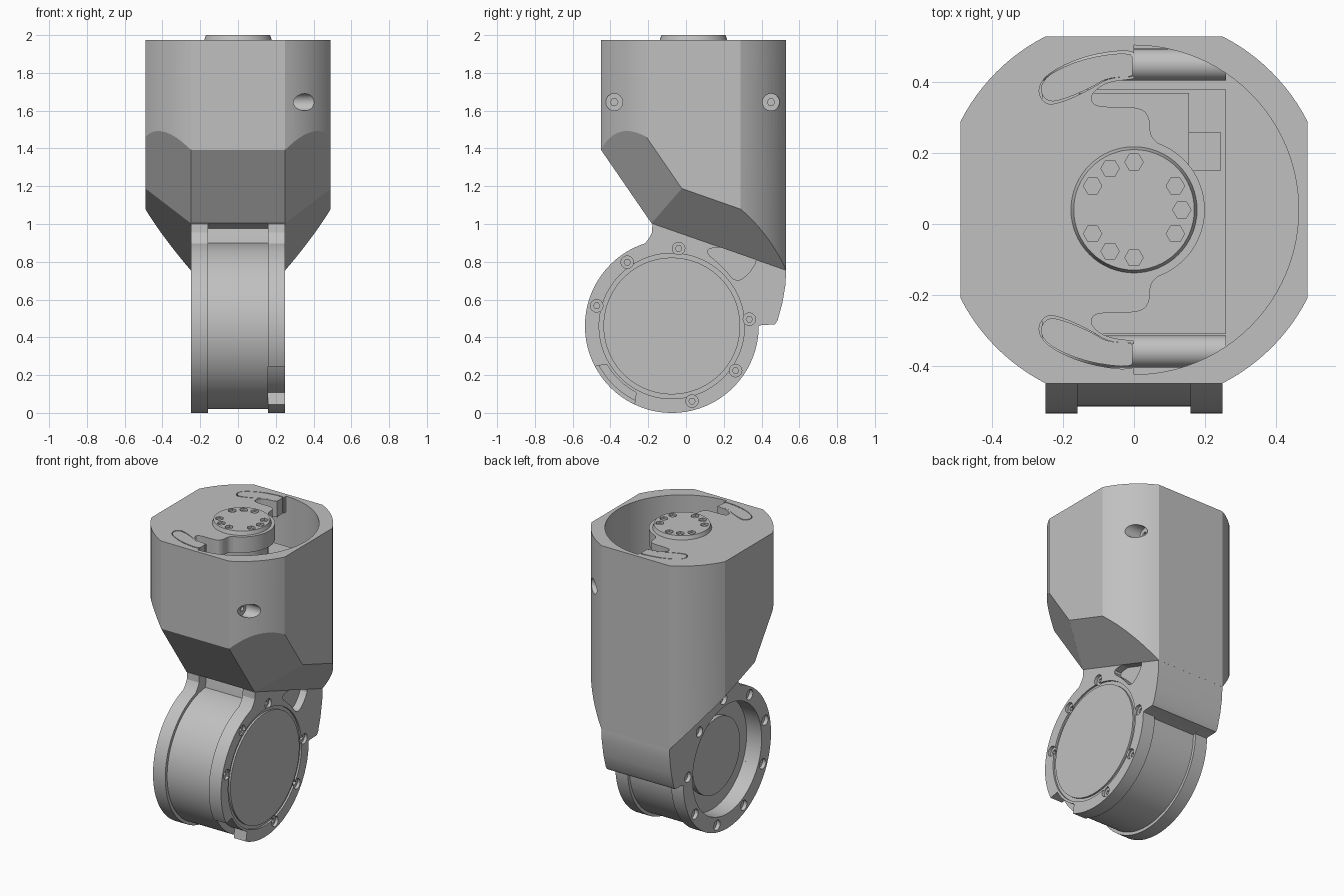
import bpy, bmesh
from math import sin, cos, radians, pi
from mathutils import Vector

if "Cube" in bpy.data.objects:
    bpy.data.objects.remove(bpy.data.objects["Cube"])

grey = bpy.data.materials.new("machined_grey")
grey.use_nodes = True
COLOUR = (0.53, 0.53, 0.53, 1)
grey.diffuse_color = COLOUR
grey.node_tree.nodes["Principled BSDF"].inputs["Base Color"].default_value = COLOUR

parts = []
AXIS_Y = 0.04                # vertical swivel axis
WHEEL = (-0.075, 0.46)       # centre of the round joint in y, z


def finish(bm, name):
    bmesh.ops.recalc_face_normals(bm, faces=bm.faces)
    mesh = bpy.data.meshes.new(name)
    bm.to_mesh(mesh)
    bm.free()
    mesh.materials.append(grey)
    ob = bpy.data.objects.new(name, mesh)
    bpy.context.collection.objects.link(ob)
    parts.append(ob)
    return ob


def add_prism(bm, pts, axis, lo, hi, top_scale=1.0, centre=(0, 0)):
    """Extrude a 2D outline along x or z, optionally tapering it."""
    def ring(h, s):
        out = []
        for u, v in pts:
            u, v = centre[0] + (u - centre[0]) * s, centre[1] + (v - centre[1]) * s
            out.append(bm.verts.new((h, u, v) if axis == "x" else (u, v, h)))
        return out
    a, b = ring(lo, 1), ring(hi, top_scale)
    bm.faces.new(a)
    bm.faces.new(b)
    for i in range(len(a)):
        j = (i + 1) % len(a)
        bm.faces.new((a[i], a[j], b[j], b[i]))


def prism(name, pts, axis, lo, hi, **kw):
    bm = bmesh.new()
    add_prism(bm, pts, axis, lo, hi, **kw)
    return finish(bm, name)


def arc(c, r, start, end, n):
    angles = [radians(start + (end - start) * i / n) for i in range(n + 1)]
    return [(c[0] + r * cos(a), c[1] + r * sin(a)) for a in angles]


def circle(c, r, n=64):
    return arc(c, r, 0, 360, n)[:-1]


def rounded(pts, closed=False):
    """Corner cutting to soften an outline."""
    for _ in range(2):
        pairs = list(zip(pts, pts[1:] + pts[:1])) if closed else list(zip(pts, pts[1:]))
        new = []
        for p, q in pairs:
            p, q = Vector(p), Vector(q)
            new += [tuple(p.lerp(q, 0.25)), tuple(p.lerp(q, 0.75))]
        pts = new if closed else [pts[0]] + new + [pts[-1]]
    return pts


def cut(targets, shapes):
    """Subtract prisms (outline, axis, lo, hi) from each target."""
    for shape in shapes:
        cutter = prism("cutter", *shape)
        cutter.hide_render = True
        for ob in targets:
            mod = ob.modifiers.new("cut", "BOOLEAN")
            mod.operation, mod.solver, mod.object = "DIFFERENCE", "EXACT", cutter
            dg = bpy.context.evaluated_depsgraph_get()
            mesh = bpy.data.meshes.new_from_object(ob.evaluated_get(dg))
            ob.modifiers.clear()
            ob.data = mesh
        parts.remove(cutter)
        bpy.data.objects.remove(cutter)


# Housing: a round column with four flats, trimmed by sloping planes below
hub = (0, AXIS_Y)
outline = []
for quarter in range(4):
    outline += arc(hub, 0.55, 27 + 90 * quarter, 63 + 90 * quarter, 12)
bm = bmesh.new()
add_prism(bm, outline, "z", 0.5, 1.975)
trims = [(0.738, (0, -1.455, -1)), (0.94, (0, -0.35, -1))]
for s in (-1, 1):
    trims += [(0.303, (s * 1.74, -1.455, -1)), (0.69, (s, -0.35, -1))]
for height, normal in trims:
    geom = bm.verts[:] + bm.edges[:] + bm.faces[:]
    bmesh.ops.bisect_plane(bm, geom=geom, dist=0.001, plane_co=(0, 0, height),
                           plane_no=Vector(normal).normalized(), clear_outer=True)
    bmesh.ops.holes_fill(bm, edges=[e for e in bm.edges if e.is_boundary], sides=0)
housing = finish(bm, "housing")
cut([housing], [(circle(hub, 0.465, 96), "z", 1.4, 2.1)])
for y in (-0.38, 0.45):
    cut([housing], [(circle((y, 1.645), 0.045, 32), "x", 0.295, 0.7),
                    (circle((y, 1.645), 0.02, 6), "x", 0.28, 0.32)])

# Half cover with a lobed hub
inner = [(0, 0.37), (-0.08, 0.36), (-0.124, 0.325), (-0.115, 0.295), (-0.07, 0.29),
         (0.02, 0.29), (0.045, 0.26), (0.045, 0.21), (0.068, 0.188)]
inner = rounded(inner)
upper = [(x, AXIS_Y + v) for x, v in inner]
lower = [(x, AXIS_Y - v) for x, v in inner]
cover = prism("top_cover", arc(hub, 0.466, 90, 270, 48) + lower
              + arc(hub, 0.2, -69, 69, 32) + upper[::-1], "z", 1.87, 1.975)

# Stop tabs set flush in the cover with a fine gap
bean = rounded([(0.02, 0.455), (-0.124, 0.44), (-0.24, 0.39), (-0.275, 0.34),
                (-0.25, 0.295), (-0.2, 0.305), (-0.124, 0.34), (-0.07, 0.375), (0.02, 0.375)],
               closed=True)
for s, name in ((1, "rear_stop_tab"), (-1, "front_stop_tab")):
    pts = [(min(x, 0.0) if x < 0 else 0.0, AXIS_Y + s * v) for x, v in bean]
    pts = [p for i, p in enumerate(pts) if p[0] < 0 or pts[i - 1][0] < 0 or
           pts[(i + 1) % len(pts)][0] < 0]
    cut([cover], [([(x + 0.002 if x == 0 else x, y) for x, y in pts], "z", 1.8, 2.0)])
    mid = (-0.12, AXIS_Y + s * 0.375)
    small = [(mid[0] + (x - mid[0]) * 0.965, mid[1] + (y - mid[1]) * 0.9) for x, y in pts]
    prism(name, small, "z", 1.87, 1.975)

# Output disc with hexagon sockets
disc = prism("output_disc", circle(hub, 0.183), "z", 1.96, 2.0, top_scale=0.93, centre=hub)
for a in (0, 30, 90, 120, 150, 210, 240, 270, 330):
    spot = (0.135 * cos(radians(a)), AXIS_Y + 0.135 * sin(radians(a)))
    cut([disc], [(circle(spot, 0.026, 6), "z", 1.985, 2.1)])
prism("output_shaft", circle(hub, 0.16), "z", 1.5, 1.9)


# Mechanism inside the housing
def box(name, x0, x1, y0, y1, z0, z1):
    return prism(name, [(x0, y0), (x1, y0), (x1, y1), (x0, y1)], "z", z0, z1)


box("drive_body", -0.26, 0.26, -0.31, 0.38, 1.38, 1.55)
box("drive_block", -0.155, 0.155, 0.15, 0.37, 1.5, 1.72)
box("drive_bracket", 0.155, 0.245, 0.15, 0.26, 1.5, 1.66)
for y, name in ((0.45, "rear_bar"), (-0.36, "front_bar")):
    prism(name, circle((y, 1.45), 0.045, 32), "x", -0.26, 0.26)


# Yoke: round joint joined to the housing by a neck and a rear tongue
def yoke_outline(radius, last, neck, notch=None):
    pts = []
    for i in range(97):
        a = -last * i / 96
        r = notch if notch and 210 < a + 360 < 243 else radius
        pts.append((WHEEL[0] + r * cos(radians(a)), WHEEL[1] + r * sin(radians(a))))
    tongue = [(0.5, 0.95), (0.53, 0.77), (0.527, 0.68), (0.51, 0.58),
              (0.485, 0.49), (0.47, 0.468), (0.4, 0.465)]
    return pts + neck + tongue


neck = [(-0.195, 0.925), (-0.18, 0.955), (-0.178, 1.0), (-0.1, 1.08)]
left_flange = prism("left_flange", yoke_outline(0.46, 252, neck, 0.4), "x", 0.16, 0.25)
right_flange = prism("right_flange", yoke_outline(0.46, 252, neck), "x", -0.25, -0.16)
core = prism("joint_drum", yoke_outline(0.44, 265, [(-0.1, 1.0), (-0.08, 1.08)]),
             "x", -0.16, 0.16)

# Left face: shallow ring groove round a flush cap, and a pocket under the housing
cut([left_flange], [(circle(WHEEL, 0.385, 96), "x", 0.238, 0.3)])
prism("left_cap", circle(WHEEL, 0.362, 96), "x", 0.2, 0.25)
pocket = rounded([(0.08, 0.87), (0.2, 0.77), (0.26, 0.69), (0.33, 0.73), (0.39, 0.83),
                  (0.25, 0.88)], closed=True)
cut([left_flange], [(pocket, "x", 0.2, 0.3)])

# Right face: deep recess with a raised disc
cut([right_flange, core], [(circle(WHEEL, 0.362, 96), "x", -0.3, -0.14)])
prism("right_disc", circle(WHEEL, 0.25), "x", -0.17, -0.1)

# Screw holes round both flanges
for k in range(9):
    a = radians(5 + 40 * k)
    spot = (WHEEL[0] + 0.412 * cos(a), WHEEL[1] + 0.412 * sin(a))
    cut([right_flange], [(circle(spot, 0.033, 24), "x", -0.3, -0.225)])
    if k not in (1, 5, 6):
        cut([left_flange], [(circle(spot, 0.033, 24), "x", 0.23, 0.3),
                            (circle(spot, 0.017, 6), "x", 0.21, 0.24)])

# Smooth the curved walls, keep machined edges crisp
bpy.ops.object.select_all(action="DESELECT")
for ob in parts:
    ob.select_set(True)
bpy.context.view_layer.objects.active = housing
bpy.ops.object.shade_smooth_by_angle(angle=radians(20))
